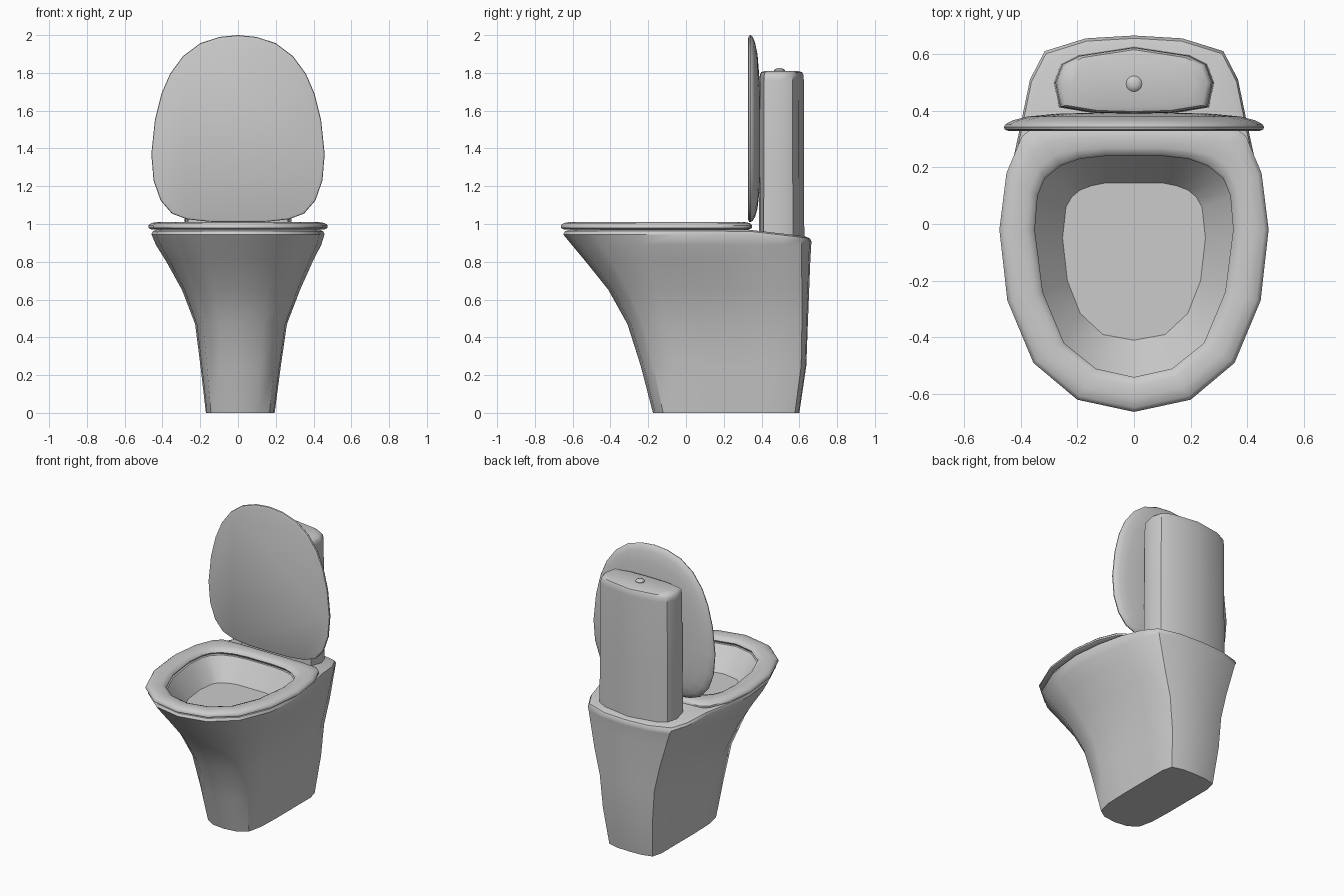
import bpy, bmesh, math

if "Cube" in bpy.data.objects:
    bpy.data.objects.remove(bpy.data.objects["Cube"])


def mirror(half):
    """Half outline (first and last point on the centre line) -> closed outline."""
    return half + [(-x, y) for x, y in half[-2:0:-1]]


def mix(a, b, t):
    return [(p[0] + (q[0] - p[0]) * t, p[1] + (q[1] - p[1]) * t) for p, q in zip(a, b)]


def scaled(pts, s, cy):
    return [(x * s, cy + (y - cy) * s) for x, y in pts]


def flat(pts, z):
    return [(x, y, z) for x, y in pts]


def loft(name, rings, closed=False, angle=40):
    """Skin a stack of rings; closed joins last to first, otherwise ends are capped."""
    bm = bmesh.new()
    rows = [[bm.verts.new(p) for p in r] for r in rings]
    pairs = list(zip(rows, rows[1:])) + ([(rows[-1], rows[0])] if closed else [])
    n = len(rows[0])
    for a, b in pairs:
        for i in range(n):
            j = (i + 1) % n
            bm.faces.new((a[i], a[j], b[j], b[i]))
    if not closed:
        bm.faces.new(rows[0])
        bm.faces.new(rows[-1])
    bmesh.ops.recalc_face_normals(bm, faces=bm.faces)
    me = bpy.data.meshes.new(name)
    bm.to_mesh(me)
    bm.free()
    ob = bpy.data.objects.new(name, me)
    bpy.context.collection.objects.link(ob)
    bpy.ops.object.select_all(action='DESELECT')
    ob.select_set(True)
    bpy.context.view_layer.objects.active = ob
    bpy.ops.object.shade_smooth_by_angle(angle=math.radians(angle))
    return ob


# Bowl and pedestal: outline blends from a rounded box foot to the egg-shaped rim
rim = [(0, -.65), (.19, -.61), (.345, -.48), (.432, -.27), (.458, -.02), (.437, .18),
       (.40, .35), (.367, .51), (.315, .61), (.17, .655), (0, .665)]
rim_unit = [(x / .458, (y + .65) / 1.315) for x, y in rim]
foot_unit = [(0, 0), (.5, .015), (.85, .07), (.97, .2), (1, .4), (1, .6),
             (1, .75), (1, .88), (.9, .97), (.5, .995), (0, 1)]
hole = [(0, -.54), (.135, -.51), (.247, -.42), (.322, -.24), (.35, -.02), (.34, .1),
        (.315, .16), (.26, .205), (.19, .23), (.1, .24), (0, .24)]
floor = [(0, -.41), (.11, -.39), (.19, -.315), (.235, -.2), (.252, -.05), (.24, .06),
         (.22, .095), (.19, .12), (.15, .135), (.1, .145), (0, .145)]

# z, half width, front y, back y, foot blend, sideways shift
sections = [(0, .182, -.175, .60, 1, .012), (.25, .213, -.24, .637, .9, .014),
            (.47, .243, -.31, .645, .75, .016), (.65, .312, -.41, .652, .5, .016),
            (.8, .387, -.53, .658, .22, .008), (.89, .438, -.605, .663, .05, .003)]
rings = []
for z, w, front, back, t, dx in sections:
    pts = mirror(mix(rim_unit, foot_unit, t))
    rings.append([(x * w + dx, front + v * (back - front), z) for x, v in pts])


def deck(pts, top):
    """Rim height that falls away towards the back."""
    return [(x, y, top - .115 * max(0, y - .33)) for x, y in pts]


full_rim = mirror(rim)
rings += [deck(full_rim, .945),
          deck(scaled(full_rim, .985, 0), .962),
          deck(scaled(full_rim, .94, 0), .970),
          flat(mirror(hole), .968),
          flat(mirror(floor), .83)]
loft("bowl_body", rings)

# Seat ring
outer = mirror([(0, -.663), (.2, -.62), (.355, -.49), (.447, -.27), (.475, -.02), (.45, .18),
                (.395, .31), (.35, .345), (.25, .35), (.12, .35), (0, .35)])
inner = mirror(hole)
loft("seat", [flat(mix(outer, inner, t), z) for t, z in
              [(.12, .972), (0, .980), (0, .992), (.12, 1.005), (.4, 1.011),
               (.75, 1.008), (.95, .998), (1, .985), (.93, .972)]], closed=True, angle=50)

# Raised lid: flat front, domed back
lid = mirror([(0, 2), (.1, 1.99), (.2, 1.957), (.29, 1.89), (.36, 1.795), (.405, 1.69),
              (.44, 1.55), (.459, 1.37), (.447, 1.23), (.41, 1.125), (.35, 1.055),
              (.27, 1.025), (.15, 1.012), (0, 1.01)])
loft("lid", [[(x, y, z) for x, z in scaled(lid, s, 1.42)] for s, y in
             [(.97, .329), (.995, .334), (1, .342), (.985, .353), (.93, .366),
              (.82, .379), (.6, .389), (.3, .393)]])

# Cistern tank with a rounded top edge
tank = mirror([(0, .388), (.14, .392), (.262, .412), (.28, .50), (.255, .565),
               (.195, .595), (0, .625)])
loft("tank", [flat(scaled(tank, s, .5), z) for s, z in
              [(1.01, .92), (1, 1.3), (.99, 1.76), (.975, 1.788), (.92, 1.803), (.75, 1.81)]])

# Flush button
circle = [(math.cos(i * math.tau / 16), math.sin(i * math.tau / 16)) for i in range(16)]
loft("flush_button", [[(x * r, .495 + y * r, z) for x, y in circle] for r, z in
                      [(.028, 1.80), (.028, 1.814), (.022, 1.821), (.010, 1.825)]])
